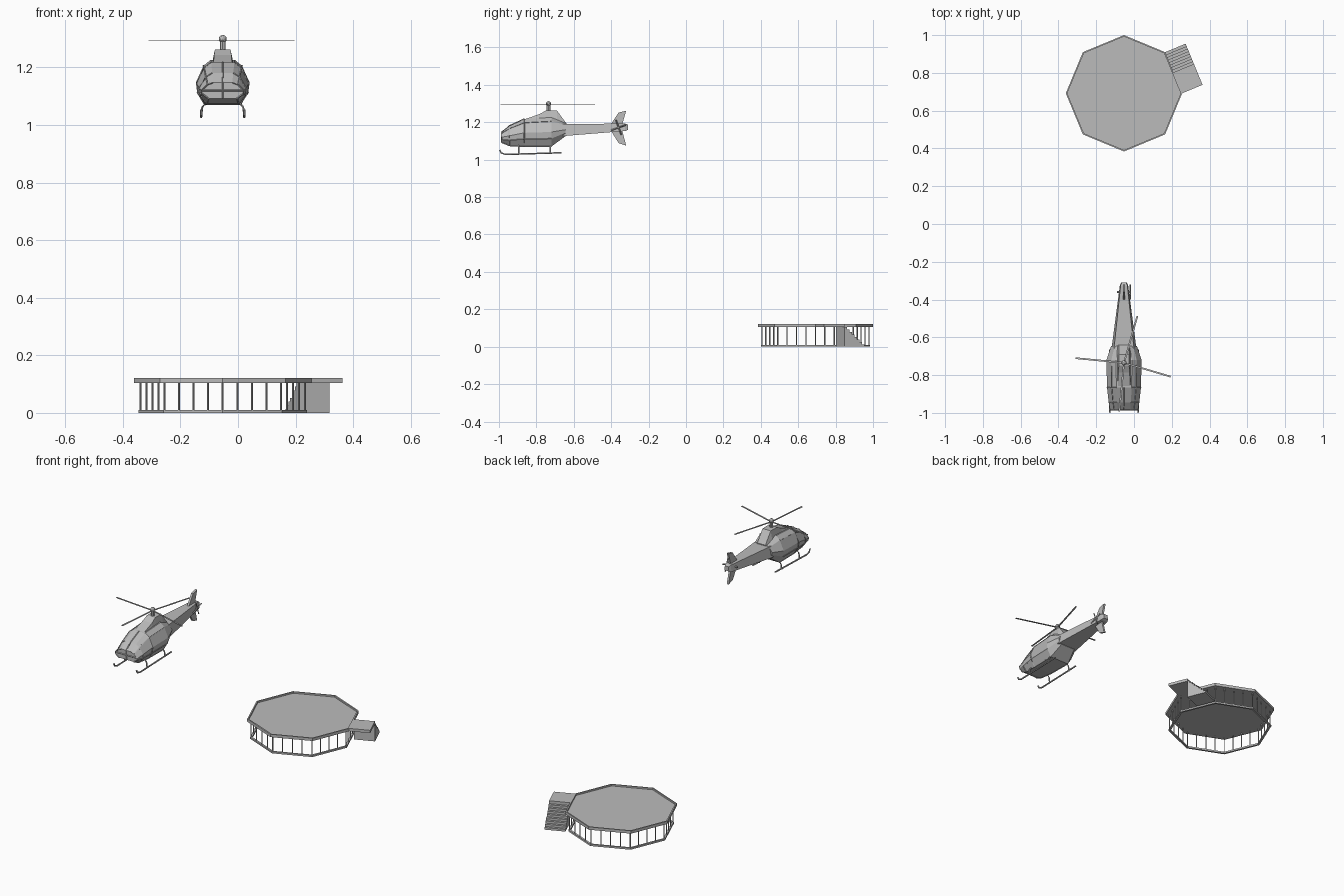
import bpy, bmesh
from math import cos, sin, pi, radians
from mathutils import Vector, Matrix

cube = bpy.data.objects.get("Cube")
if cube:
    bpy.data.objects.remove(cube, do_unlink=True)

grey = bpy.data.materials.new("plain_grey")
grey.use_nodes = True
grey.diffuse_color = (0.5, 0.5, 0.5, 1)
grey.node_tree.nodes["Principled BSDF"].inputs["Base Color"].default_value = grey.diffuse_color


def finish(name, bm):
    bmesh.ops.recalc_face_normals(bm, faces=bm.faces)
    mesh = bpy.data.meshes.new(name)
    bm.to_mesh(mesh)
    bm.free()
    mesh.materials.append(grey)
    obj = bpy.data.objects.new(name, mesh)
    bpy.context.collection.objects.link(obj)
    return obj


def loft(bm, rings, caps=True):
    """Join equal rings of points with quads and close the ends."""
    loops = [[bm.verts.new(p) for p in ring] for ring in rings]
    n = len(loops[0])
    for a, b in zip(loops, loops[1:]):
        for i in range(n):
            j = (i + 1) % n
            bm.faces.new((a[i], a[j], b[j], b[i]))
    if caps:
        bm.faces.new(loops[0])
        bm.faces.new(loops[-1])
    return loops


def tube(bm, points, r, sides=6):
    """Sweep a small round section along a path."""
    pts = [Vector(p) for p in points]
    rings = []
    for i, p in enumerate(pts):
        d = (pts[min(i + 1, len(pts) - 1)] - pts[max(i - 1, 0)]).normalized()
        side = d.cross(Vector((0, 0, 1)) if abs(d.z) < 0.9 else Vector((1, 0, 0))).normalized()
        up = side.cross(d)
        rings.append([p + r * (cos(2 * pi * k / sides) * side + sin(2 * pi * k / sides) * up)
                      for k in range(sides)])
    loft(bm, rings)


def prism(bm, outline, offset):
    loft(bm, [[Vector(p) for p in outline], [Vector(p) + Vector(offset) for p in outline]])


# ---------- Landing pad ----------
CX, CY = -0.053, 0.692
SLAB, TOP = 0.104, 0.121


def octagon(r, z):
    return [Vector((CX + r * cos(k * pi / 4), CY + r * sin(k * pi / 4), z)) for k in range(8)]


# Tray-shaped deck with a thin raised rim
bm = bmesh.new()
loft(bm, [octagon(0.308, SLAB), octagon(0.308, TOP), octagon(0.300, TOP), octagon(0.300, 0.112)])
finish("pad_deck", bm)

# Base ring and posts
bm = bmesh.new()
ring = [octagon(0.292, 0), octagon(0.292, 0.01), octagon(0.280, 0.01), octagon(0.280, 0)]
loft(bm, ring + [octagon(0.292, 0)], caps=False)
bmesh.ops.remove_doubles(bm, verts=bm.verts, dist=1e-5)
finish("base_ring", bm)

bm = bmesh.new()
corners = octagon(0.286, 0)
for k in range(8):
    for s in range(4):
        p = corners[k].lerp(corners[(k + 1) % 8], s / 4)
        tube(bm, [p, p + Vector((0, 0, SLAB))], 0.0035, 4)
finish("pad_posts", bm)

# Landing and stairs run along one side of the octagon
a, b = octagon(0.308, 0)[0:2]
along = (b - a).normalized()
out = Vector((along.y, -along.x, 0))
LENGTH, MID, WIDTH, STEPS = (b - a).length, 0.12, 0.117, 8


def on_side(s, z):
    return a + along * s + Vector((0, 0, z))


bm = bmesh.new()
prism(bm, [on_side(0, SLAB), on_side(MID, SLAB), on_side(MID, TOP), on_side(0, TOP)], out * WIDTH)
finish("stair_landing", bm)

bm = bmesh.new()
profile = [on_side(MID, 0), on_side(MID, SLAB)]
for i in range(STEPS):
    run = MID + (LENGTH - MID) * (i + 1) / STEPS
    profile += [on_side(run, SLAB * (1 - i / STEPS)), on_side(run, SLAB * (1 - (i + 1) / STEPS))]
prism(bm, profile, out * WIDTH)
finish("stairs", bm)

# ---------- Helicopter ----------
HALF = [(0.68, 0), (0.95, 0.27), (1, 0.5), (0.72, 0.87), (0.45, 1)]


def section(y, low, high, half):
    """Faceted cabin cross-section."""
    pts = HALF + [(-u, v) for u, v in reversed(HALF)]
    return [Vector((CX + u * half, y, low + v * (high - low))) for u, v in pts]


CABIN = [(-0.985, 1.092, 1.148, 0.074), (-0.945, 1.075, 1.180, 0.081), (-0.865, 1.070, 1.217, 0.090),
         (-0.72, 1.070, 1.226, 0.093), (-0.645, 1.125, 1.195, 0.068)]
bm = bmesh.new()
loft(bm, [section(*s) for s in CABIN])
finish("cabin", bm)


def box_section(y, low, high, half, taper):
    return [Vector((CX + x, y, z)) for x, z in
            ((-half, low), (half, low), (half * taper, high), (-half * taper, high))]


bm = bmesh.new()
loft(bm, [box_section(-0.66, 1.126, 1.190, 0.066, 0.8), box_section(-0.325, 1.153, 1.193, 0.022, 0.8),
          box_section(-0.31, 1.160, 1.187, 0.015, 0.8)])
finish("tail_boom", bm)

# Engine fairing on the roof
bm = bmesh.new()
loft(bm, [box_section(-0.86, 1.205, 1.217, 0.040, 0.8), box_section(-0.785, 1.20, 1.243, 0.040, 0.75),
          box_section(-0.75, 1.20, 1.262, 0.040, 0.68), box_section(-0.69, 1.20, 1.262, 0.040, 0.68),
          box_section(-0.64, 1.18, 1.195, 0.036, 0.75)])
finish("engine_fairing", bm)

# Window frames: centre bar, roof-edge bars, side pillars and crossbar
bm = bmesh.new()
rings = [section(*s) for s in CABIN]
tube(bm, [(CX, -0.985, 1.092), (CX, -0.986, 1.148), (CX, -0.945, 1.181), (CX, -0.865, 1.218)], 0.003, 4)
for k in (0, 1, 3, 6, 8, 9):
    tube(bm, [r[k] for r in rings[:4]], 0.003, 4)
for r in rings[:3]:
    for half in (r[:5], r[5:]):
        tube(bm, half, 0.003, 4)
tube(bm, [rings[0][2], rings[0][7]], 0.003, 4)
finish("window_frames", bm)

# Landing skids with curled fronts and struts
bm = bmesh.new()
for side in (-1, 1):
    x = CX + side * 0.075
    tube(bm, [(x, -0.996, 1.052), (x, -0.988, 1.036), (x, -0.965, 1.028), (x, -0.665, 1.037)], 0.0045)
    for y in (-0.895, -0.725):
        tube(bm, [(CX + side * 0.058, y, 1.078), (CX + side * 0.071, y, 1.062), (x, y, 1.03)], 0.004)
finish("landing_skids", bm)

# Rotor mast, hub and four blades
HUB = Vector((CX, -0.735, 1.291))
bm = bmesh.new()
tube(bm, [(CX, HUB.y, 1.25), (CX, HUB.y, 1.30)], 0.010, 8)
bmesh.ops.create_icosphere(bm, subdivisions=2, radius=0.014, matrix=Matrix.Translation(HUB + Vector((0, 0, 0.008))))
finish("rotor_mast", bm)

bm = bmesh.new()
for angle in (174.5, 74, -16.5, -95.5):
    d = Vector((cos(radians(angle)), sin(radians(angle)), 0))
    w = Vector((-d.y, d.x, 0)) * 0.0045
    prism(bm, [HUB - w, HUB + d * 0.258 - w, HUB + d * 0.258 + w, HUB + w], (0, 0, 0.003))
finish("rotor_blades", bm)

# Swept tail fins above and below the boom
bm = bmesh.new()
for outline in ([(-0.405, 1.185), (-0.36, 1.252), (-0.32, 1.262), (-0.342, 1.185)],
                [(-0.405, 1.160), (-0.36, 1.088), (-0.32, 1.075), (-0.342, 1.160)]):
    prism(bm, [(CX - 0.006, y, z) for y, z in outline], (0.012, 0, 0))
finish("tail_fins", bm)

# Small tail rotor on a cross shaft
bm = bmesh.new()
tube(bm, [(CX - 0.038, -0.36, 1.172), (CX + 0.038, -0.36, 1.172)], 0.005)
for angle in (20, 110):
    d = Vector((0, cos(radians(angle)), sin(radians(angle)))) * 0.042
    c = Vector((CX + 0.034, -0.36, 1.172))
    tube(bm, [c - d, c + d], 0.004, 4)
finish("tail_rotor", bm)
